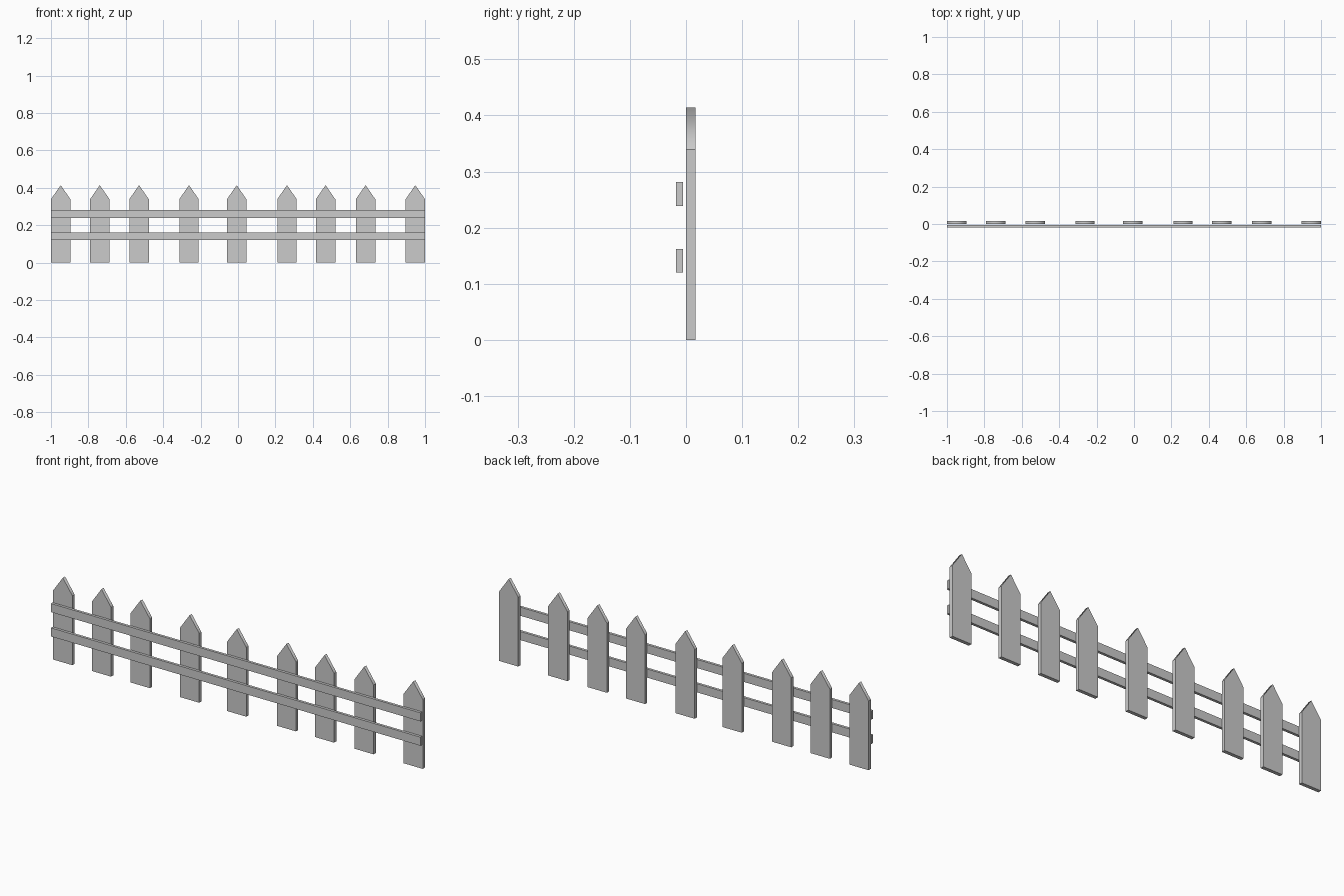
import bpy, bmesh

if "Cube" in bpy.data.objects:
    bpy.data.objects.remove(bpy.data.objects["Cube"])

W = 0.104                      # picket width
SHOULDER, TIP = 0.339, 0.414   # picket heights


def new_object(name, bm):
    bmesh.ops.recalc_face_normals(bm, faces=bm.faces)
    mesh = bpy.data.meshes.new(name)
    bm.to_mesh(mesh)
    bm.free()
    obj = bpy.data.objects.new(name, mesh)
    bpy.context.collection.objects.link(obj)
    return obj


def extruded(name, outline, y0, y1):
    """Extrude an x/z outline from y0 to y1."""
    bm = bmesh.new()
    face = bm.faces.new([bm.verts.new((x, y0, z)) for x, z in outline])
    res = bmesh.ops.extrude_face_region(bm, geom=[face], use_keep_orig=True)
    verts = [g for g in res["geom"] if isinstance(g, bmesh.types.BMVert)]
    bmesh.ops.translate(bm, verts=verts, vec=(0, y1 - y0, 0))
    bm.normal_update()
    # Sloped sides of the point share soft shading over the tip
    for f in bm.faces:
        n = f.normal
        f.smooth = abs(n.x) > 0.2 and abs(n.z) > 0.2
    return new_object(name, bm)


# Pointed pickets, unevenly spaced
centres = [-0.948, -0.739, -0.529, -0.262, -0.007, 0.262, 0.468, 0.682, 0.948]
for i, c in enumerate(centres, 1):
    h = W / 2
    extruded(f"picket_{i}",
             [(c - h, 0), (c + h, 0), (c + h, SHOULDER), (c, TIP), (c - h, SHOULDER)],
             0.0, 0.017)

# Two horizontal rails, just in front of the pickets
for name, z0, z1 in [("lower_rail", 0.120, 0.162), ("upper_rail", 0.239, 0.281)]:
    extruded(name, [(-1, z0), (1, z0), (1, z1), (-1, z1)], -0.018, -0.005)
